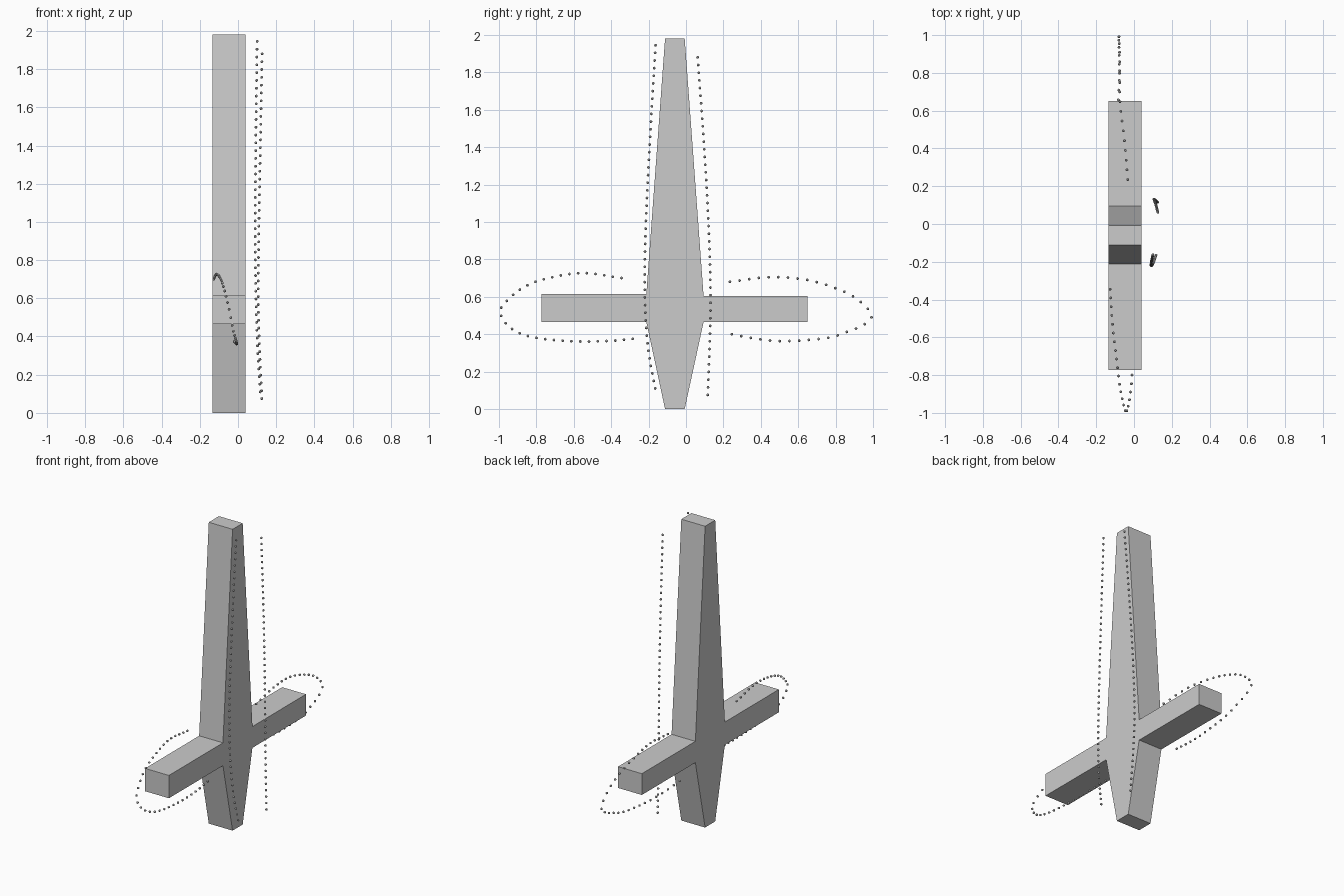
import bpy, bmesh
from mathutils import Vector, Matrix

if "Cube" in bpy.data.objects:
    bpy.data.objects.remove(bpy.data.objects["Cube"])

R = 0.0075  # bead radius


def finish(bm, name):
    bmesh.ops.recalc_face_normals(bm, faces=bm.faces)
    me = bpy.data.meshes.new(name)
    bm.to_mesh(me)
    bm.free()
    ob = bpy.data.objects.new(name, me)
    bpy.context.collection.objects.link(ob)
    return ob


def cross_body():
    """Tapered cross outline in y/z, extruded along x."""
    outline = [(-0.112, 0), (-0.007, 0), (0.094, 0.465), (0.65, 0.465),
               (0.65, 0.605), (0.094, 0.605), (-0.007, 1.98), (-0.112, 1.98),
               (-0.212, 0.615), (-0.773, 0.615), (-0.773, 0.465), (-0.212, 0.465)]
    bm = bmesh.new()
    face = bm.faces.new([bm.verts.new((-0.134, y, z)) for y, z in outline])
    ext = bmesh.ops.extrude_face_region(bm, geom=[face])
    moved = [v for v in ext["geom"] if isinstance(v, bmesh.types.BMVert)]
    bmesh.ops.translate(bm, verts=moved, vec=(0.173, 0, 0))
    return finish(bm, "cross_body")


def smooth_path(points, steps=30):
    """Smooth curve through the given points."""
    p = [Vector(q) for q in points]
    p = [2 * p[0] - p[1]] + p + [2 * p[-1] - p[-2]]
    out = []
    for a, b, c, d in zip(p, p[1:], p[2:], p[3:]):
        for i in range(steps):
            t = i / steps
            out.append(0.5 * (2 * b + (c - a) * t + (2 * a - 5 * b + 4 * c - d) * t**2
                              + (3 * b - a - 3 * c + d) * t**3))
    return out + [p[-2]]


def bead_trail(name, points, count):
    """Row of small beads evenly spaced along a path."""
    path = smooth_path(points)
    dist = [0.0]
    for a, b in zip(path, path[1:]):
        dist.append(dist[-1] + (b - a).length)
    bm = bmesh.new()
    k = 0
    for i in range(count):
        s = dist[-1] * i / (count - 1)
        while k < len(path) - 2 and dist[k + 1] < s:
            k += 1
        t = (s - dist[k]) / (dist[k + 1] - dist[k])
        pos = path[k].lerp(path[k + 1], t)
        bmesh.ops.create_icosphere(bm, subdivisions=2, radius=R,
                                   matrix=Matrix.Translation(pos))
    return finish(bm, name)


cross_body()

# Beads running up beside the trunk
bead_trail("trunk_beads_left", [
    (0.100, -0.163, 1.945), (0.093, -0.195, 1.40), (0.090, -0.216, 0.95),
    (0.094, -0.220, 0.60), (0.103, -0.203, 0.33), (0.116, -0.165, 0.11)], 46)
bead_trail("trunk_beads_right", [
    (0.126, 0.062, 1.88), (0.117, 0.097, 1.40), (0.109, 0.122, 0.95),
    (0.106, 0.131, 0.60), (0.113, 0.126, 0.33), (0.125, 0.116, 0.075)], 45)

# Beads looping around the arm ends
bead_trail("arm_loop_left", [
    (-0.127, -0.345, 0.70), (-0.112, -0.55, 0.727), (-0.090, -0.735, 0.70),
    (-0.073, -0.87, 0.65), (-0.052, -0.97, 0.565), (-0.040, -0.992, 0.51),
    (-0.026, -0.94, 0.435), (-0.012, -0.825, 0.385), (-0.007, -0.62, 0.363),
    (-0.010, -0.43, 0.363), (-0.020, -0.285, 0.375)], 33)
bead_trail("arm_loop_right", [
    (-0.033, 0.235, 0.68), (-0.051, 0.445, 0.705), (-0.073, 0.63, 0.693),
    (-0.076, 0.775, 0.655), (-0.079, 0.905, 0.595), (-0.080, 0.992, 0.505),
    (-0.078, 0.95, 0.45), (-0.076, 0.88, 0.42), (-0.078, 0.755, 0.38),
    (-0.090, 0.53, 0.363), (-0.107, 0.38, 0.375), (-0.126, 0.245, 0.40)], 32)
